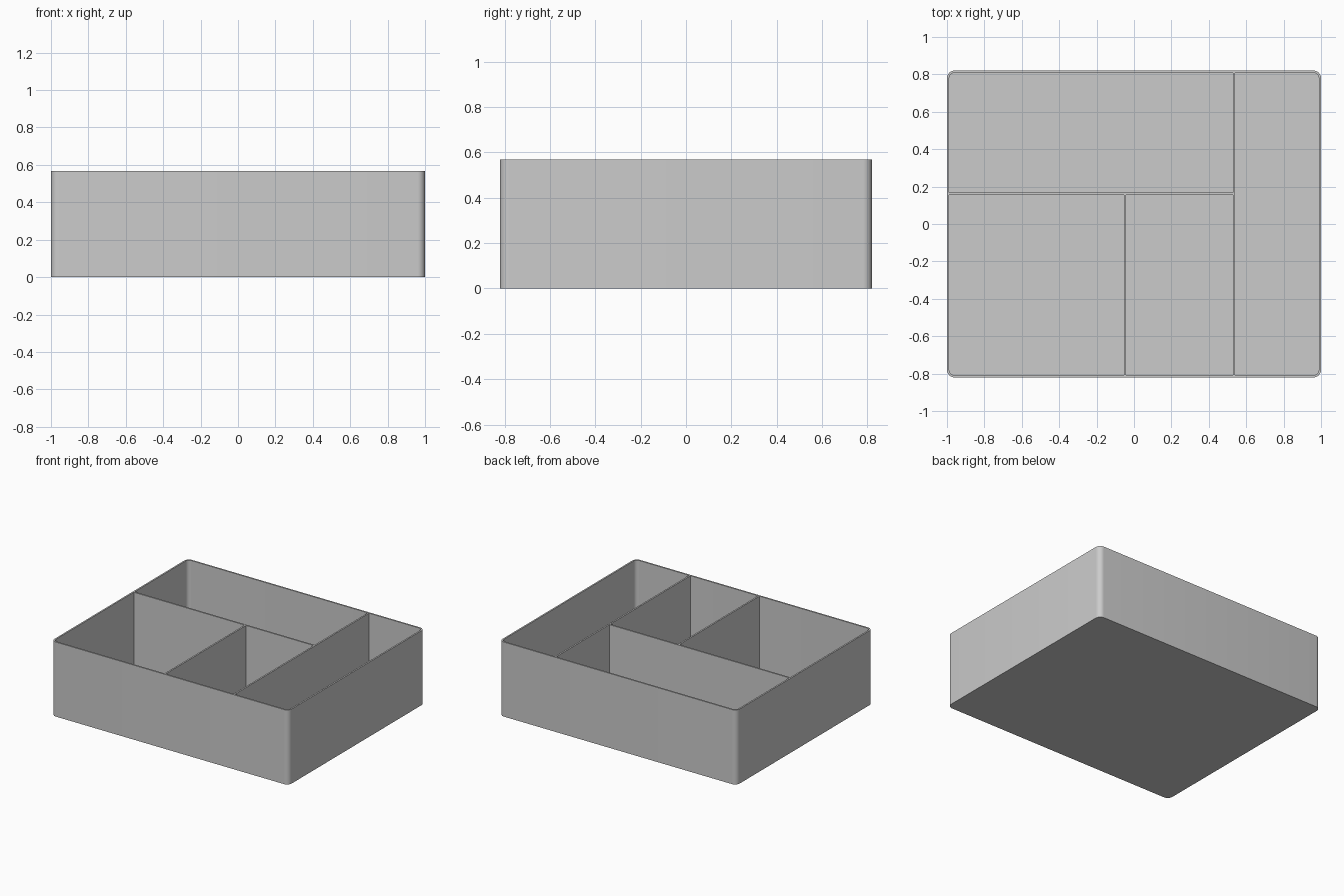
import bpy, bmesh
from math import cos, sin, pi, radians

cube = bpy.data.objects.get("Cube")
if cube:
    bpy.data.objects.remove(cube, do_unlink=True)

HALF_X, HALF_Y, HEIGHT = 1.0, 0.82, 0.568
WALL, FLOOR, RADIUS, STEPS = 0.012, 0.012, 0.04, 8

grey = bpy.data.materials.new("grey plastic")
grey.use_nodes = True
colour = (0.6, 0.6, 0.6, 1)
grey.diffuse_color = colour
grey.node_tree.nodes["Principled BSDF"].inputs["Base Color"].default_value = colour


def finish(bm, name):
    bmesh.ops.recalc_face_normals(bm, faces=bm.faces)
    mesh = bpy.data.meshes.new(name)
    bm.to_mesh(mesh)
    bm.free()
    mesh.materials.append(grey)
    obj = bpy.data.objects.new(name, mesh)
    bpy.context.collection.objects.link(obj)
    return obj


def rounded_ring(bm, inset, z):
    """Rounded rectangle of vertices, inset from the outer wall."""
    r = RADIUS - inset
    ring = []
    for i, (sx, sy) in enumerate([(1, 1), (-1, 1), (-1, -1), (1, -1)]):
        cx, cy = sx * (HALF_X - RADIUS), sy * (HALF_Y - RADIUS)
        for k in range(STEPS + 1):
            a = (i + k / STEPS) * pi / 2
            ring.append(bm.verts.new((cx + r * cos(a), cy + r * sin(a), z)))
    return ring


# Tray: base, outer wall, rim, inner wall and floor
bm = bmesh.new()
rings = [rounded_ring(bm, inset, z) for inset, z in
         [(0, 0), (0, HEIGHT), (WALL, HEIGHT), (WALL, FLOOR)]]
for low, high in zip(rings, rings[1:]):
    for i in range(len(low)):
        j = (i + 1) % len(low)
        bm.faces.new((low[i], low[j], high[j], high[i]))
bm.faces.new(rings[0])
bm.faces.new(rings[-1])
tray = finish(bm, "tray")
bpy.ops.object.select_all(action="DESELECT")
tray.select_set(True)
bpy.context.view_layer.objects.active = tray
bpy.ops.object.shade_smooth_by_angle(angle=radians(30))


def divider(name, x0, x1, y0, y1):
    bm = bmesh.new()
    bmesh.ops.create_cube(bm, size=1)
    for v in bm.verts:
        v.co = (x1 if v.co.x > 0 else x0, y1 if v.co.y > 0 else y0,
                HEIGHT if v.co.z > 0 else FLOOR)
    return finish(bm, name)


# Dividers between the four compartments
IN_X, IN_Y = HALF_X - WALL, HALF_Y - WALL
SIDE, CROSS, FRONT = 0.528, 0.156, -0.054
divider("side_divider", SIDE, SIDE + WALL, -IN_Y, IN_Y)
divider("cross_divider", -IN_X, SIDE, CROSS, CROSS + WALL)
divider("front_divider", FRONT, FRONT + WALL, -IN_Y, CROSS)
